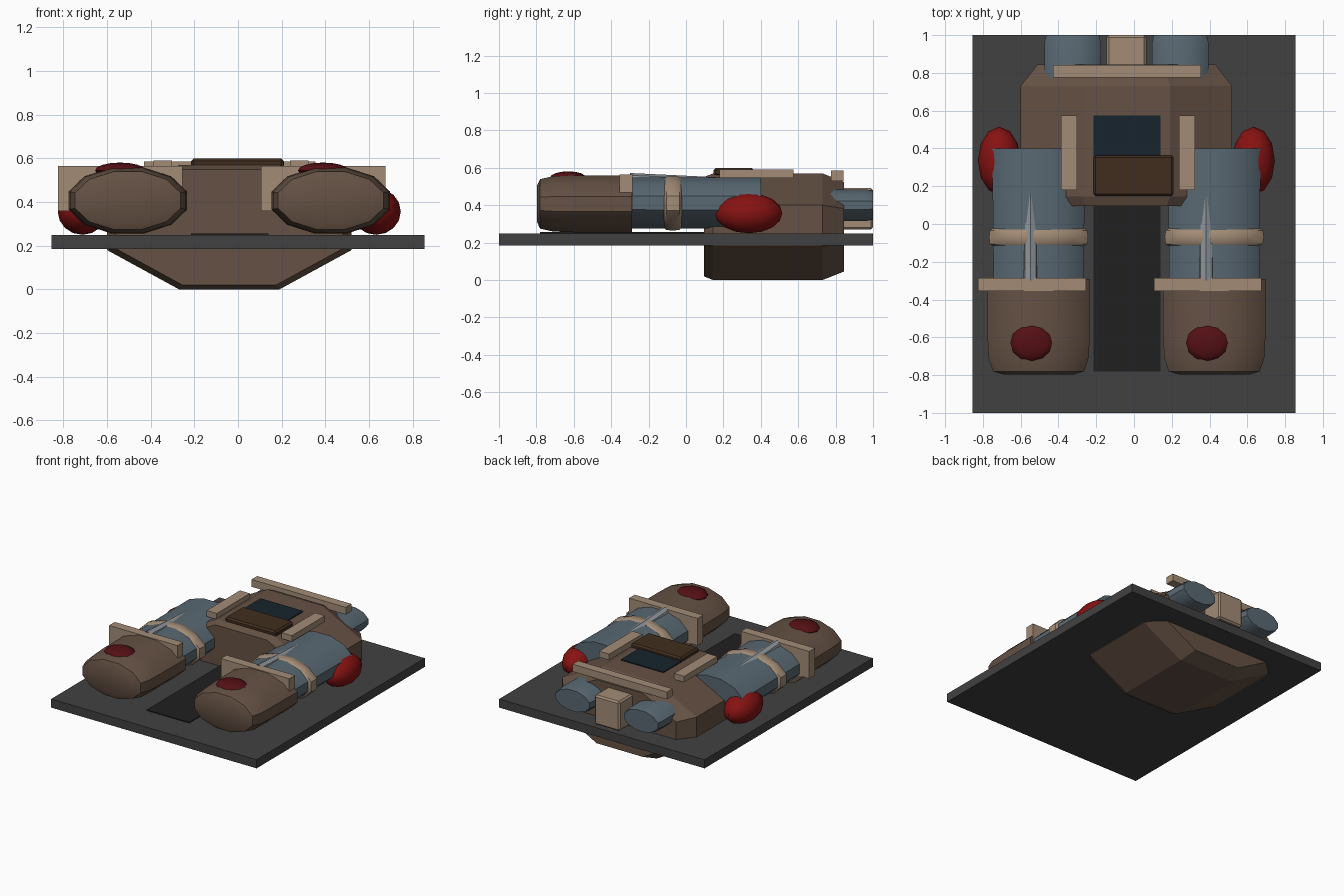
import bpy, bmesh
from math import sin, cos, tau, radians

if "Cube" in bpy.data.objects:
    bpy.data.objects.remove(bpy.data.objects["Cube"])

CX = -0.04  # symmetry line of the body


def material(name, r, g, b):
    m = bpy.data.materials.new(name)
    m.diffuse_color = (r, g, b, 1)
    m.use_nodes = True
    m.node_tree.nodes["Principled BSDF"].inputs["Base Color"].default_value = m.diffuse_color
    return m


BROWN = material("brown", .13, .083, .058)
BLUE = material("steel_blue", .10, .14, .17)
BEIGE = material("beige", .36, .26, .18)
RED = material("red", .24, .006, .006)
DARK_RED = material("dark_red", .09, .005, .007)
PLATE = material("plate_grey", .053, .053, .053)
BLACK = material("black", .014, .014, .014)
GLASS = material("dark_glass", .008, .017, .026)
WOOD = material("dark_brown", .053, .027, .013)
METAL = material("light_metal", .26, .29, .31)


def finish(name, bm, mat, smooth=False):
    bmesh.ops.recalc_face_normals(bm, faces=bm.faces)
    me = bpy.data.meshes.new(name)
    bm.to_mesh(me)
    bm.free()
    me.materials.append(mat)
    ob = bpy.data.objects.new(name, me)
    bpy.context.collection.objects.link(ob)
    if smooth:
        bpy.ops.object.select_all(action='DESELECT')
        ob.select_set(True)
        bpy.context.view_layer.objects.active = ob
        bpy.ops.object.shade_smooth_by_angle(angle=radians(40))
    return ob


def box(name, x, y, z, mat, bevel=0):
    bm = bmesh.new()
    bmesh.ops.create_cube(bm, size=1)
    for v in bm.verts:
        v.co = [(a[0] + a[1]) / 2 + c * (a[1] - a[0]) for a, c in zip((x, y, z), v.co)]
    if bevel:
        bmesh.ops.bevel(bm, geom=bm.edges[:], offset=bevel, segments=1, affect='EDGES')
    return finish(name, bm, mat)


def loft(name, rings, mat, smooth=False):
    bm = bmesh.new()
    vs = [[bm.verts.new(p) for p in r] for r in rings]
    n = len(vs[0])
    for a, b in zip(vs, vs[1:]):
        for i in range(n):
            bm.faces.new((a[i], a[(i + 1) % n], b[(i + 1) % n], b[i]))
    bm.faces.new(vs[0])
    bm.faces.new(vs[-1])
    return finish(name, bm, mat, smooth)


def oval(cx, y, cz, rx, rz, n=12):
    # twelve-sided oval with a flat on top
    return [(cx + rx * cos(tau * (i + .5) / n), y, cz + rz * sin(tau * (i + .5) / n)) for i in range(n)]


def barrel(name, cx, cz, stations, mat, n=12):
    return loft(name, [oval(cx, y, cz, rx, rz, n) for y, rx, rz in stations], mat, True)


def ellipsoid(name, c, r, mat):
    bm = bmesh.new()
    bmesh.ops.create_uvsphere(bm, u_segments=12, v_segments=8, radius=1)
    for v in bm.verts:
        v.co = [c[i] + r[i] * v.co[i] for i in range(3)]
    return finish(name, bm, mat, True)


# base plate and dark lane
box("base_plate", (-.855, .855), (-1, 1), (.185, .25), PLATE)
box("lane", (-.215, .14), (-.78, .2), (.24, .256), BLACK)

# eight-sided hull with chamfered ends
half = [(.23, 0), (.56, .18), (.56, .40), (.23, .57)]
profile = half + [(-x, z) for x, z in reversed(half)]
loft("hull", [[(CX + x * s, y, .285 + (z - .285) * s) for x, z in profile]
              for y, s in ((.095, .93), (.145, 1), (.73, 1), (.845, .84))], BROWN)

# top fittings
box("glass_panel", (-.215, .14), (.3, .575), (.55, .577), GLASS)
box("lid", (-.215, .21), (.148, .363), (.555, .60), WOOD, .012)
for side, x in (("left", -.345), ("right", .28)):
    box(side + "_rail", (x - .042, x + .042), (.18, .575), (.545, .59), BEIGE)
box("rear_bar", (-.43, .355), (.775, .842), (.53, .585), BEIGE)

# rear block and pods
box("rear_block", (CX - .105, CX + .105), (.78, 1), (.27, .492), BEIGE, .012)

for side, s, ox in (("left", -1, -.505), ("right", 1, .425)):
    barrel(side + "_rear_pod", CX + s * .285, .40,
           [(.72, .155, .088), (.96, .155, .088), (1, .145, .08)], BLUE)
    ellipsoid(side + "_side_bulb", (CX + s * .673, .335, .357), (.113, .18, .107), RED)

    # limb: barrel, cuff ring, rounded foot
    barrel(side + "_limb", ox, .412, [(-.32, .247, .14), (.40, .254, .142)], BLUE)
    barrel(side + "_cuff", ox, .41,
           [(-.117, .25, .135), (-.105, .267, .147), (-.07, .272, .151),
            (-.035, .267, .147), (-.022, .25, .135)], BEIGE)
    barrel(side + "_foot", ox, .407,
           [(-.797, .19, .10), (-.78, .25, .137), (-.71, .274, .153),
            (-.60, .28, .157), (-.29, .282, .157)], BROWN)
    box(side + "_foot_bar", (ox - .32, ox + .25), (-.355, -.287), (.36, .565), BEIGE)
    ellipsoid(side + "_foot_button", (ox - .035, -.63, .545), (.115, .098, .036), DARK_RED)
    # rod sinking into the limb
    rod = [[(ox - .043 + .042 * cos(tau * i / 8), y, z + .042 * sin(tau * i / 8)) for i in range(8)]
           for y, z in ((-.30, .53), (.16, .508))]
    loft(side + "_rod", rod, METAL, True)
